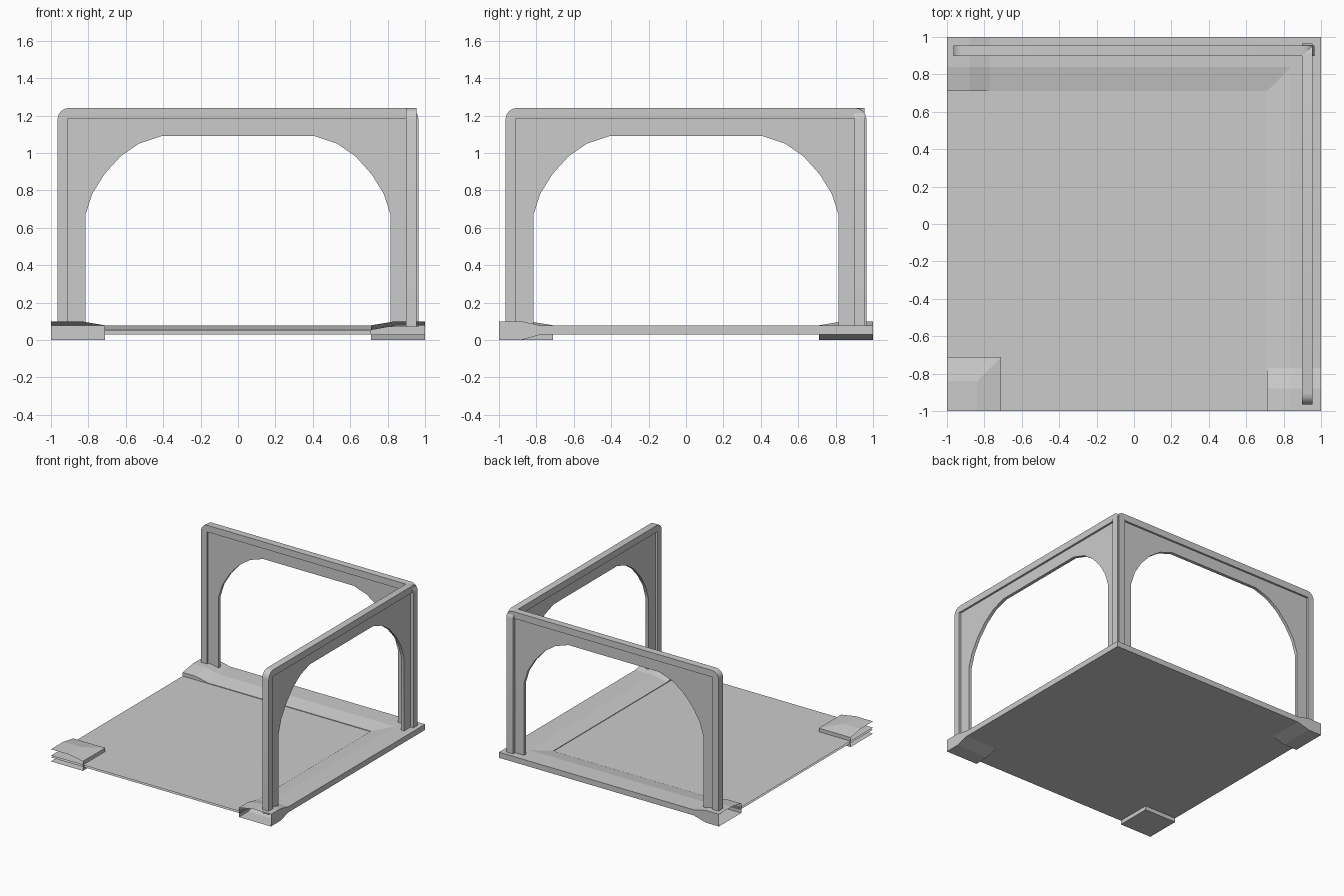
import bpy, bmesh, math

if "Cube" in bpy.data.objects:
    bpy.data.objects.remove(bpy.data.objects["Cube"])


def make(name, bm, smooth=False, recalc=True):
    bmesh.ops.remove_doubles(bm, verts=bm.verts, dist=1e-5)
    if recalc:
        bmesh.ops.recalc_face_normals(bm, faces=bm.faces)
    me = bpy.data.meshes.new(name)
    bm.to_mesh(me)
    bm.free()
    ob = bpy.data.objects.new(name, me)
    bpy.context.collection.objects.link(ob)
    if smooth:
        bpy.ops.object.select_all(action='DESELECT')
        ob.select_set(True)
        bpy.context.view_layer.objects.active = ob
        bpy.ops.object.shade_smooth_by_angle(angle=math.radians(35))
    return ob


def loft(name, rings, closed, smooth=False):
    """Skin a list of equal-length point rings; the ends stay open."""
    bm = bmesh.new()
    rows = [[bm.verts.new(p) for p in ring] for ring in rings]
    n = len(rows[0])
    for a, b in zip(rows, rows[1:]):
        for i in range(n if closed else n - 1):
            j = (i + 1) % n
            bm.faces.new((a[i], a[j], b[j], b[i]))
    return make(name, bm, smooth)


def u_solid(name, outline, place, thick):
    """Extrude a flat (u, v) outline to a centred thickness."""
    bm = bmesh.new()
    f = bm.faces.new([bm.verts.new(place(u, v, -thick / 2)) for u, v in outline])
    ext = bmesh.ops.extrude_face_region(bm, geom=[f])
    move = [b - a for a, b in zip(place(0, 0, 0), place(0, 0, thick))]
    bmesh.ops.translate(bm, vec=move, verts=[
        g for g in ext['geom'] if isinstance(g, bmesh.types.BMVert)])
    return make(name, bm, True)


def mirrored(half):
    return half + [(-u, v) for u, v in reversed(half)]


# Floor: thin open top and bottom sheets
for name, z, edge in (("floor_top", 0.048, 0.72), ("floor_underside", 0.033, 0.72)):
    bm = bmesh.new()
    pts = [(-1, -1, z), (edge, -1, z), (edge, edge, z), (-1, edge, z)]
    if "under" in name:
        pts.reverse()
    bm.faces.new([bm.verts.new(p) for p in pts])
    make(name, bm, recalc=False)

# L-shaped border with flared open ends: (distance from centre, height)
normal = [(0.71, 0.03), (0.71, 0.053), (0.84, 0.076), (1, 0.076), (1, 0.03)]
flare = [(0.71, 0), (0.71, 0.078), (0.84, 0.1), (1, 0.1), (1, 0)]
legs = [(-1, flare), (-0.88, flare), (-0.77, normal)]
rings = [[(d, t, z) for d, z in prof] for t, prof in legs]
rings.append([(d, d, z) for d, z in normal])
rings += [[(t, d, z) for d, z in prof] for t, prof in reversed(legs)]
loft("floor_border", rings, True)

# Free front-left corner cap, open on its two outer sides
cap = [(1, 0), (0.71, 0), (0.71, 0.078), (0.84, 0.1), (1, 0.1)]
loft("corner_cap", [[(-1, -d, z) for d, z in cap],
                    [(-d, -d, z) for d, z in cap],
                    [(-d, -1, z) for d, z in cap]], False)

# Arches: thick rounded rim around a thinner arched panel
BASE, TOP, OUT, W, R = 0.07, 1.24, 0.965, 0.055, 0.06
corner = [(-OUT + R - R * math.cos(a), TOP - R + R * math.sin(a))
          for a in (math.radians(k * 22.5) for k in range(5))]
rim_in = [(-OUT + W, BASE), (-OUT + W, TOP - W)]
rim = mirrored([(-OUT, BASE)] + corner) + mirrored(rim_in)[::-1]
opening = [(-0.815, BASE), (-0.815, 0.67), (-0.78, 0.78), (-0.715, 0.885),
           (-0.63, 0.98), (-0.53, 1.05), (-0.41, 1.09)]
panel = mirrored(rim_in) + mirrored(opening)[::-1]
C = 0.926
for side, place in (("back", lambda u, v, t: (u, C + t, v)),
                    ("right", lambda u, v, t: (C + t, u, v))):
    u_solid(side + "_arch_rim", rim, place, 0.058)
    u_solid(side + "_arch_panel", panel, place, 0.026)
